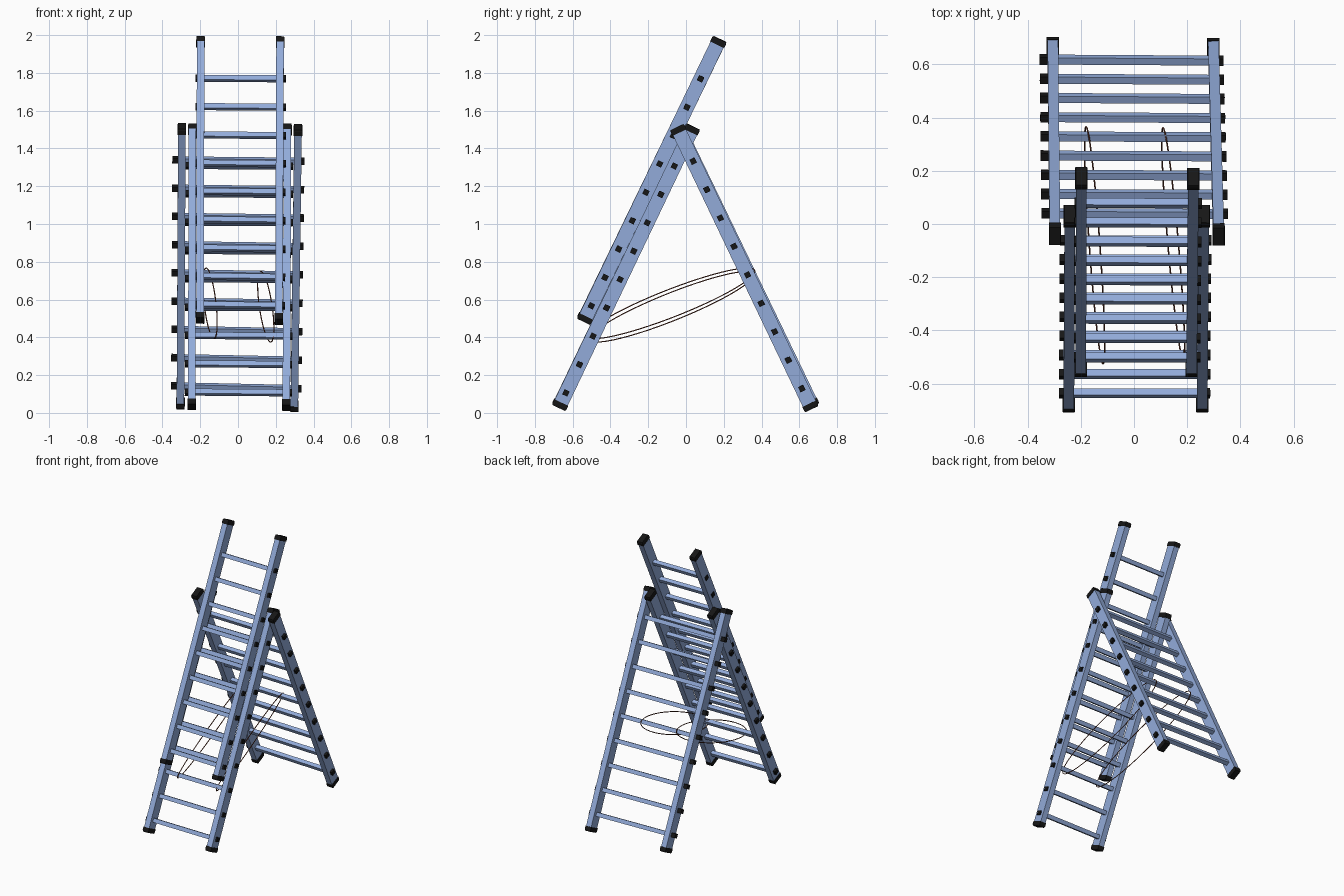
import bpy, bmesh, math
from mathutils import Vector, Matrix

if "Cube" in bpy.data.objects:
    bpy.data.objects.remove(bpy.data.objects["Cube"])


def material(name, rgb):
    m = bpy.data.materials.new(name)
    m.diffuse_color = (*rgb, 1)
    m.use_nodes = True
    m.node_tree.nodes["Principled BSDF"].inputs["Base Color"].default_value = m.diffuse_color
    return m


BLUE = material("painted_blue", (0.29, 0.41, 0.70))
BLACK = material("black_rubber", (0.008, 0.008, 0.008))
BROWN = material("brown_rope", (0.16, 0.045, 0.025))


def bar(bm, p, q, hint, w, h, taper=1.0):
    """Box from p to q; w runs along the hint vector, h across it."""
    a = (q - p).normalized()
    u = (hint - a * hint.dot(a)).normalized()
    v = a.cross(u)
    rings = []
    for c, s in ((p, 1.0), (q, taper)):
        rings.append([bm.verts.new(c + u * (i * w * s / 2) + v * (j * h * s / 2))
                      for i, j in ((-1, -1), (1, -1), (1, 1), (-1, 1))])
    lo, hi = rings
    bm.faces.new(lo[::-1])
    bm.faces.new(hi)
    for k in range(4):
        n = (k + 1) % 4
        bm.faces.new((lo[k], lo[n], hi[n], hi[k]))


def finish(bm, name, mat):
    bmesh.ops.recalc_face_normals(bm, faces=bm.faces)
    me = bpy.data.meshes.new(name)
    bm.to_mesh(me)
    bm.free()
    me.materials.append(mat)
    ob = bpy.data.objects.new(name, me)
    bpy.context.collection.objects.link(ob)
    return ob


X = Vector((1, 0, 0))
RAIL_W, RAIL_D, RUNG = 0.040, 0.076, 0.028


def ladder(name, left, right, first_z, out_l, out_r):
    """left / right: (bottom, top) rail ends; nine rungs from first_z up."""
    sides = [[Vector(p) for p in s] for s in (left, right)]
    rails, feet, rungs, plugs = (bmesh.new() for _ in range(4))
    for b, t in sides:
        d = (t - b).normalized()
        bar(rails, b + d * 0.015, t - d * 0.015, X, RAIL_W, RAIL_D)
        # rubber end caps, chamfered on the outer end
        for end, inward in ((b, d), (t, -d)):
            mid = end + inward * 0.010
            bar(feet, end + inward * 0.032, mid, X, 0.046, 0.082)
            bar(feet, mid, end, X, 0.046, 0.082, 0.9)
    # rungs with black plugs showing outside the rails
    (lb, lt), (rb, rt) = sides
    mean_b, mean_t = (lb.z + rb.z) / 2, (lt.z + rt.z) / 2
    for i in range(9):
        f = (first_z + 0.15 * i - mean_b) / (mean_t - mean_b)
        p, q = lb.lerp(lt, f), rb.lerp(rt, f)
        d, a = (lt - lb), (q - p).normalized()
        bar(rungs, p, q, d, RUNG, RUNG)
        bar(plugs, p, p - a * out_l, d, RUNG + 0.002, RUNG + 0.002)
        bar(plugs, q, q + a * out_r, d, RUNG + 0.002, RUNG + 0.002)
    finish(rails, name + "_rails", BLUE)
    finish(rungs, name + "_rungs", BLUE)
    finish(feet, name + "_end_caps", BLACK)
    finish(plugs, name + "_rung_plugs", BLACK)


# three ladder sections
ladder("front_ladder",
       ((-0.245, -0.674, 0.030), (-0.241, 0.038, 1.517)),
       ((0.256, -0.674, 0.026), (0.262, 0.038, 1.515)), 0.108, 0.037, 0.030)
ladder("rear_ladder",
       ((-0.305, 0.670, 0.034), (-0.297, -0.046, 1.518)),
       ((0.298, 0.666, 0.020), (0.318, -0.048, 1.513)), 0.136, 0.050, 0.037)
ladder("extension_ladder",
       ((-0.200, -0.542, 0.488), (-0.198, 0.180, 1.980)),
       ((0.216, -0.542, 0.482), (0.223, 0.178, 1.978)), 0.570, 0.026, 0.033)


# safety rope loops between front and rear ladders
def rope(name, centre, major, minor, n=48):
    cu = bpy.data.curves.new(name, "CURVE")
    cu.dimensions = "3D"
    cu.bevel_depth = 0.003
    cu.bevel_resolution = 1
    sp = cu.splines.new("POLY")
    sp.points.add(n - 1)
    sp.use_cyclic_u = True
    for i, pt in enumerate(sp.points):
        t = math.tau * i / n
        p = Vector(centre) + Vector(major) * math.cos(t) + Vector(minor) * math.sin(t)
        pt.co = (*p, 1)
    cu.materials.append(BROWN)
    ob = bpy.data.objects.new(name, cu)
    bpy.context.collection.objects.link(ob)


rope("left_rope", (-0.148, -0.080, 0.580), (-0.032, 0.445, 0.170), (0.020, 0, 0.078))
rope("right_rope", (0.147, -0.075, 0.562), (-0.038, 0.436, 0.170), (0.020, 0, 0.078))
